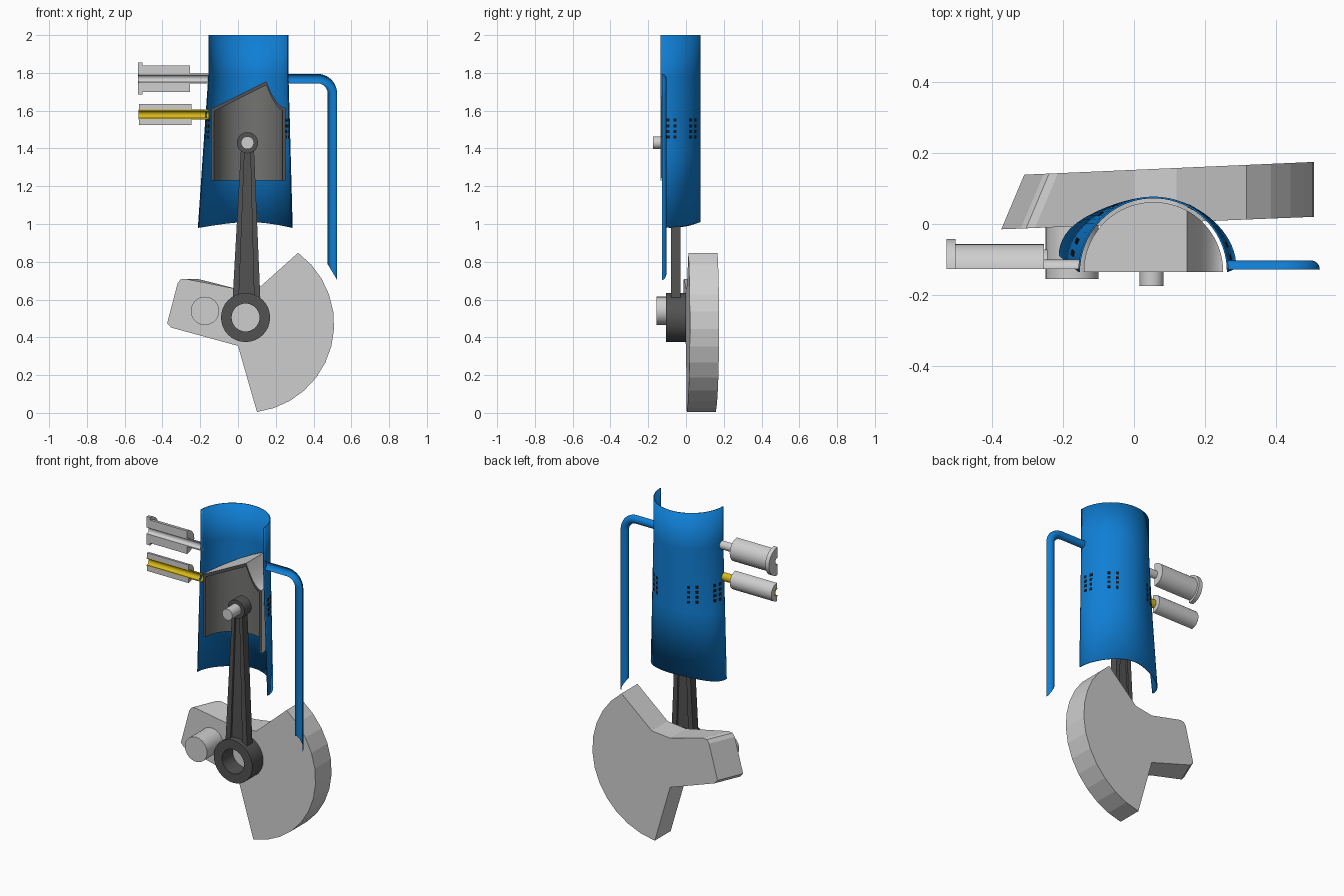
import bpy, bmesh
from math import sin, cos, pi, radians, acos
from mathutils import Matrix

if "Cube" in bpy.data.objects:
    bpy.data.objects.remove(bpy.data.objects["Cube"])


def material(name, r, g, b):
    m = bpy.data.materials.new(name)
    m.use_nodes = True
    m.diffuse_color = (r, g, b, 1)
    m.node_tree.nodes["Principled BSDF"].inputs["Base Color"].default_value = (r, g, b, 1)
    return m


BLUE = material("blue", 0.005, 0.21, 0.66)
LIGHT = material("light grey", 0.62, 0.62, 0.62)
INNER = material("inner grey", 0.17, 0.17, 0.165)
DARK = material("dark grey", 0.085, 0.085, 0.085)
BLACK = material("black", 0.012, 0.012, 0.012)
YELLOW = material("yellow", 0.68, 0.48, 0.01)


def finish(name, bm, mats, smooth=True):
    me = bpy.data.meshes.new(name)
    bmesh.ops.remove_doubles(bm, verts=bm.verts, dist=1e-5)
    bmesh.ops.recalc_face_normals(bm, faces=bm.faces)
    bm.to_mesh(me)
    bm.free()
    for m in mats:
        me.materials.append(m)
    if smooth:
        me.shade_smooth()
        me.set_sharp_from_angle(angle=radians(35))
    ob = bpy.data.objects.new(name, me)
    bpy.context.collection.objects.link(ob)
    return ob


def skin_rows(bm, rows):
    """Quads between successive rows of points."""
    rows = [[bm.verts.new(p) for p in row] for row in rows]
    for a, b in zip(rows, rows[1:]):
        for i in range(len(a) - 1):
            bm.faces.new((a[i], a[i + 1], b[i + 1], b[i]))
    return rows


def revolve(name, mat, axis, centre, prof, n=32):
    """Closed profile of (along, radius): full turn about y, half turn about x."""
    bm = bmesh.new()
    rows = []
    for i in range(n + 1):
        t = (2 * pi if axis == "y" else pi) * i / n
        row = []
        for a, r in prof + prof[:1]:
            if axis == "y":
                row.append((centre[0] + r * cos(t), a, centre[1] + r * sin(t)))
            else:
                row.append((a, centre[0] + r * sin(t), centre[1] + r * cos(t)))
        rows.append(row)
    rows = skin_rows(bm, rows)
    if axis == "x":
        for row in (rows[0], rows[-1]):
            bm.faces.new(row[:-1])
    return finish(name, bm, [mat])


def ring(a0, a1, r0, r1):
    return [(a0, r0), (a0, r1), (a1, r1), (a1, r0)]


def prism(name, mat, outline, front, back):
    """Extrude an x-z outline; front and back map (x, z) to a 3D point."""
    bm = bmesh.new()
    a = [bm.verts.new(front(x, z)) for x, z in outline]
    b = [bm.verts.new(back(x, z)) for x, z in outline]
    bm.faces.new(a)
    bm.faces.new(b)
    for i in range(len(a)):
        j = (i + 1) % len(a)
        bm.faces.new((a[i], a[j], b[j], b[i]))
    return finish(name, bm, [mat], False)


CX, CY = 0.055, -0.135

# Half cylinder liner, flaring towards its lower corners
def liner_point(t, f, z):
    c = cos(t)
    w = abs(c) ** 3 * f
    dx, dy = (0.022, 0.01) if c > 0 else (-0.055, 0.045)
    return (CX + 0.21 * c + dx * w, CY + 0.21 * sin(t) + dy * w, z - 0.03 * c * c * f)

bm = bmesh.new()
skin_rows(bm, [[liner_point(pi * i / 40, f, z) for i in range(41)]
               for f, z in ((0, 2), (0, 1.78), (0.5, 1.4), (1, 1.01))])
liner = finish("cylinder_liner", bm, [BLUE])
shell = liner.modifiers.new("thickness", "SOLIDIFY")
shell.thickness = 0.005
shell.offset = 0

# Small ports in the liner wall
bm = bmesh.new()
for deg in (10, 20, 48, 60, 120, 132, 160, 170):
    for k in range(4):
        z = 1.46 + 0.03 * k
        x, y, _ = liner_point(radians(deg), max(0, (1.78 - z) / 0.76), z)
        m = Matrix.Translation((x, y, z)) @ Matrix.Rotation(radians(deg), 4, "Z")
        bmesh.ops.create_cube(bm, size=1, matrix=m @ Matrix.Diagonal((0.009, 0.016, 0.016, 1)))
finish("wall_ports", bm, [BLACK], False)

# Sectioned piston with a ramped deflector crown
def crown(x):
    if x < 0.15:
        return 1.61 + 0.5 * (x + 0.14)
    return 1.615 + 0.14 * max(0, 1 - (x - 0.15) / 0.105) ** 2

angles = sorted([pi * i / 40 for i in range(41)] + [acos((0.15 - CX) / 0.197)])
bm = bmesh.new()
skins = []
for r, drop in ((0.197, 0), (0.181, 0.02)):
    arc = [(CX + r * cos(t), CY + r * sin(t)) for t in angles]
    rows = skin_rows(bm, [[(x, y, 1.23) for x, y in arc],
                          [(x, y, crown(x) - drop) for x, y in arc],
                          [(x, CY, crown(x) - drop) for x, y in arc]])
    for f in bm.faces:
        f.material_index = f.material_index if skins else 0
    bm.faces.ensure_lookup_table()
    if skins:
        for f in bm.faces[len(bm.faces) // 2:]:
            f.material_index = 1
    skins.append(rows)
(ob_, ot, of), (ib, it, inf) = skins
cut = []
for i in range(len(angles) - 1):
    cut.append((ob_[i], ob_[i + 1], ib[i + 1], ib[i]))
    cut.append((of[i], of[i + 1], inf[i + 1], inf[i]))
for e in (0, -1):
    cut.append((ob_[e], ot[e], it[e], ib[e]))
for q in cut:
    bm.faces.new(q).material_index = 2
finish("piston", bm, [LIGHT, INNER, DARK])
revolve("piston_pin", LIGHT, "y", (0.05, 1.43), ring(-0.175, 0, 0, 0.034))

# Connecting rod: two eyes joined by an I-section shank
revolve("rod_small_end", DARK, "y", (0.05, 1.43), ring(-0.09, -0.02, 0.034, 0.056))
revolve("rod_big_end", DARK, "y", (0.04, 0.505), ring(-0.105, 0, 0.074, 0.13))

def slab(name, x0, x1, x2, x3, y0, y1):
    prism(name, DARK, [(x0, 0.61), (x1, 0.61), (x2, 1.39), (x3, 1.39)],
          lambda x, z: (x, y0, z), lambda x, z: (x, y1, z))

slab("rod_right_flange", -0.028, 0.005, 0.035, 0.015, -0.08, -0.03)
slab("rod_left_flange", 0.085, 0.118, 0.085, 0.065, -0.08, -0.03)
slab("rod_shank_web", 0.0, 0.09, 0.07, 0.03, -0.068, -0.042)

# Crank web with a sector counterweight and a tapered arm
outline = [(0.04 + 0.469 * cos(radians(a)), 0.47 + 0.469 * sin(radians(a)))
           for a in [53.6 - 136.2 * i / 12 for i in range(13)]]
outline += [(0.0, 0.355), (-0.355, 0.452), (-0.375, 0.475), (-0.32, 0.685),
            (-0.305, 0.706), (-0.28, 0.71), (0.0, 0.655), (0.12, 0.67)]

def web_back(x, z):
    x += 0.065 if x < -0.2 else 0
    return (x, 0.153 + 0.044 * x, z)

prism("crank_web", LIGHT, outline, lambda x, z: (x, 0.04 * x, z), web_back)
revolve("main_journal", LIGHT, "y", (-0.175, 0.54), ring(-0.155, 0.03, 0, 0.075))

# Half-section side pipe with one bend
path = [(0.262, 1.77, pi / 2)]
for i in range(11):
    b = pi / 2 * (1 - i / 10)
    path.append((0.42 + 0.08 * cos(b), 1.69 + 0.08 * sin(b), b))
path.append((0.5, 0.745, 0))
rows = []
for k, (x, z, b) in enumerate(path):
    slant = 0.042 if k == len(path) - 1 else 0
    rows.append([(x + 0.025 * cos(t) * cos(b), -0.128 + 0.025 * sin(t),
                  z + 0.025 * cos(t) * sin(b) - slant * cos(t))
                 for t in [pi * i / 12 for i in range(13)]])
bm = bmesh.new()
skin_rows(bm, rows)
finish("side_pipe", bm, [BLUE])

# Sectioned plug and injector, each a half sleeve around a half tube
for name, z, x0, x1, r, mat in (("plug", 1.77, -0.505, -0.255, 0.07, LIGHT),
                                ("injector", 1.58, -0.525, -0.245, 0.055, YELLOW)):
    c = (-0.127, z)
    revolve(name + "_sleeve", LIGHT, "x", c, ring(x0, x1, 0.025, r), 20)
    revolve(name + "_tube", mat, "x", c, ring(-0.527, -0.153, 0.019, 0.026), 16)
revolve("plug_flange", LIGHT, "x", (-0.127, 1.77), ring(-0.53, -0.505, 0.025, 0.085), 20)
